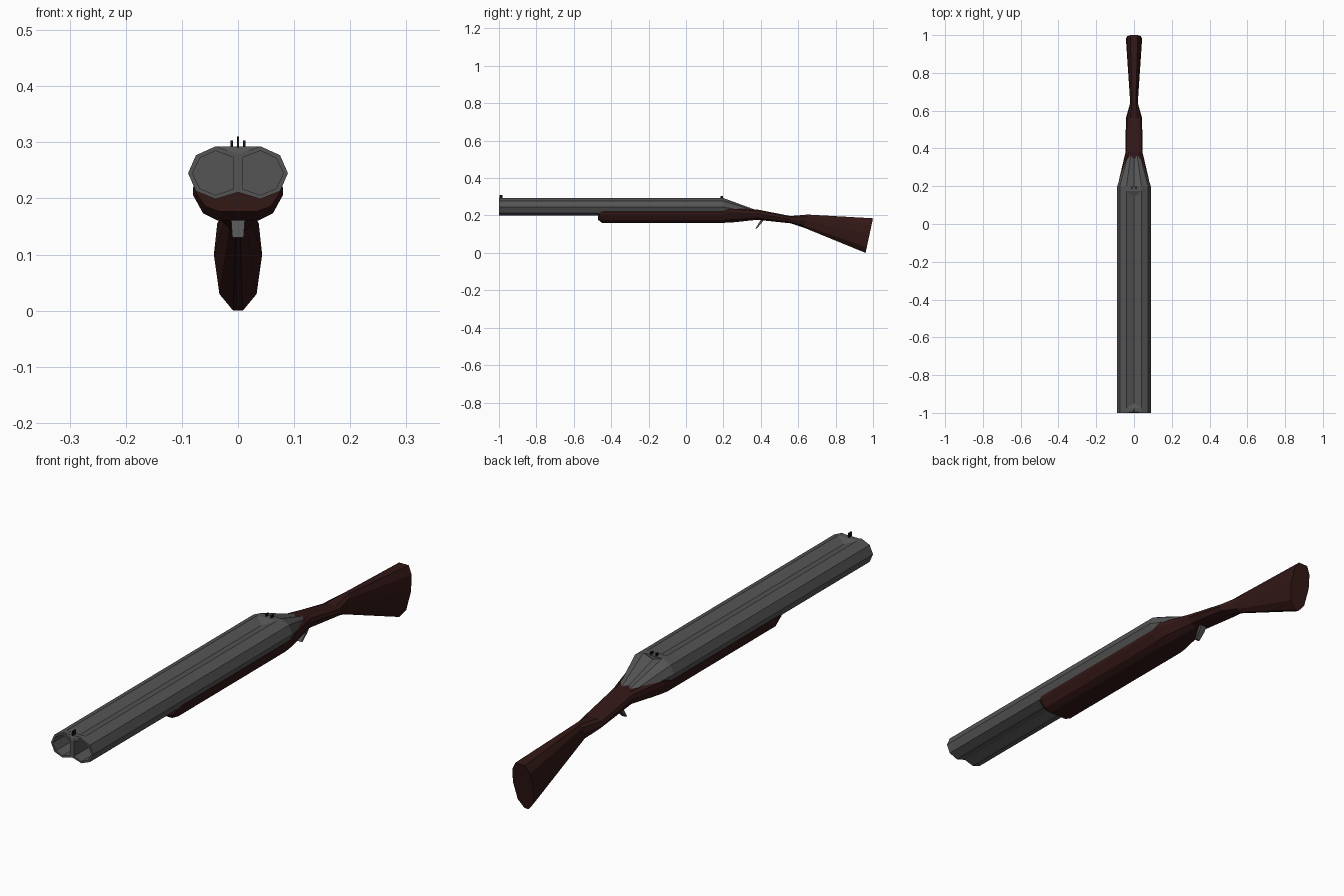
import bpy, bmesh

if "Cube" in bpy.data.objects:
    bpy.data.objects.remove(bpy.data.objects["Cube"])

def material(name, rgb):
    m = bpy.data.materials.new(name)
    m.diffuse_color = (*rgb, 1)
    m.use_nodes = True
    m.node_tree.nodes["Principled BSDF"].inputs["Base Color"].default_value = m.diffuse_color
    return m

STEEL = material("steel", (0.09, 0.09, 0.09))
WOOD = material("dark_wood", (0.032, 0.009, 0.008))
BLACK = material("black", (0.006, 0.006, 0.006))

def finish(bm, name, mat):
    bmesh.ops.remove_doubles(bm, verts=bm.verts, dist=1e-5)
    bmesh.ops.recalc_face_normals(bm, faces=bm.faces)
    me = bpy.data.meshes.new(name)
    bm.to_mesh(me)
    bm.free()
    me.materials.append(mat)
    ob = bpy.data.objects.new(name, me)
    bpy.context.collection.objects.link(ob)
    return ob

def bridge(bm, a, b, closed=True):
    n = len(a)
    for i in range(n if closed else n - 1):
        j = (i + 1) % n
        bm.faces.new((a[i], a[j], b[j], b[i]))

def hull(name, pts, mat):
    bm = bmesh.new()
    for p in pts:
        bm.verts.new(p)
    bmesh.ops.convex_hull(bm, input=bm.verts)
    return finish(bm, name, mat)

def box(name, x, y, z, mat):
    return hull(name, [(a, b, c) for a in x for b in y for c in z], mat)

# Twin barrels: one half profile, hollow bore, tapered breech
OUTER = [(0, .279), (.04, .293), (.075, .277), (.089, .245), (.075, .213), (.04, .199), (0, .211)]
BORE = [(.008, .273), (.04, .285), (.068, .272), (.081, .245), (.068, .218), (.04, .206), (.008, .217)]
bm = bmesh.new()
for s in (-1, 1):
    def ring(pts, y, kx=1, kz=1):
        return [bm.verts.new((s * x * kx, y, .199 + (z - .199) * kz)) for x, z in pts]
    muzzle, mid, rear = ring(OUTER, -1), ring(OUTER, .2), ring(OUTER, .38, .36, .3)
    lip, floor = ring(BORE, -1), ring(BORE, -.6)
    bridge(bm, muzzle, mid, False)
    bridge(bm, mid, rear, False)
    bridge(bm, muzzle, lip)
    bridge(bm, lip, floor)
    bm.faces.new(floor)
    bm.faces.new(rear)
finish(bm, "twin_barrels", STEEL)

# Wooden fore-end, grip and stock as one loft: y, half width, top, bottom, blend, shear
FORE = [(.9, 1), (1, .9), (1, .7), (.78, .2), (.46, 0)]
BUTT = [(.47, 1), (.86, .84), (1, .54), (.77, .16), (.2, 0)]
SECTIONS = [(-.47, .074, .222, .177, 0, 0), (-.45, .08, .225, .161, 0, 0),
            (.2, .08, .225, .161, 0, 0), (.24, .078, .243, .162, .1, 0),
            (.38, .045, .232, .177, .6, 0), (.56, .043, .197, .158, 1, 0),
            (.65, .02, .205, .135, 1, .02), (1, .043, .185, 0, 1, .04)]
bm = bmesh.new()
rings = []
for y, w, top, bot, t, shear in SECTIONS:
    half = [(a * (1 - t) + c * t, b * (1 - t) + d * t) for (a, b), (c, d) in zip(FORE, BUTT)]
    loop = half + [(-u, v) for u, v in reversed(half)]
    rings.append([bm.verts.new((u * w, y - shear * (1 - v), bot + v * (top - bot))) for u, v in loop])
for a, b in zip(rings, rings[1:]):
    bridge(bm, a, b)
bm.faces.new(rings[0])
bm.faces.new(rings[-1])
finish(bm, "wooden_stock", WOOD)

# Sight bases filling the groove between the barrels
for name, ya, yb, y0, y1 in (("front_sight_base", -.995, -.975, -1, -.95),
                             ("rear_sight_base", .175, .2, .14, .2)):
    hull(name, [(x, y, .293) for x in (-.04, .04) for y in (ya, yb)]
         + [(0, y0, .279), (0, y1, .279)], STEEL)

# Sights
box("front_sight", (-.002, .002), (-.996, -.98), (.288, .31), BLACK)
for name, x in (("rear_sight_left", -.011), ("rear_sight_right", .011)):
    box(name, (x - .002, x + .002), (.184, .197), (.288, .303), BLACK)

# Trigger: bent strip
TRIGGER = [(.405, .42, .185, .013), (.388, .403, .157, .012), (.37, .377, .13, .01)]
bm = bmesh.new()
rings = [[bm.verts.new(p) for p in ((-w, a, z), (w, a, z), (w, b, z), (-w, b, z))]
         for a, b, z, w in TRIGGER]
for a, b in zip(rings, rings[1:]):
    bridge(bm, a, b)
bm.faces.new(rings[0])
bm.faces.new(rings[-1])
finish(bm, "trigger", STEEL)
